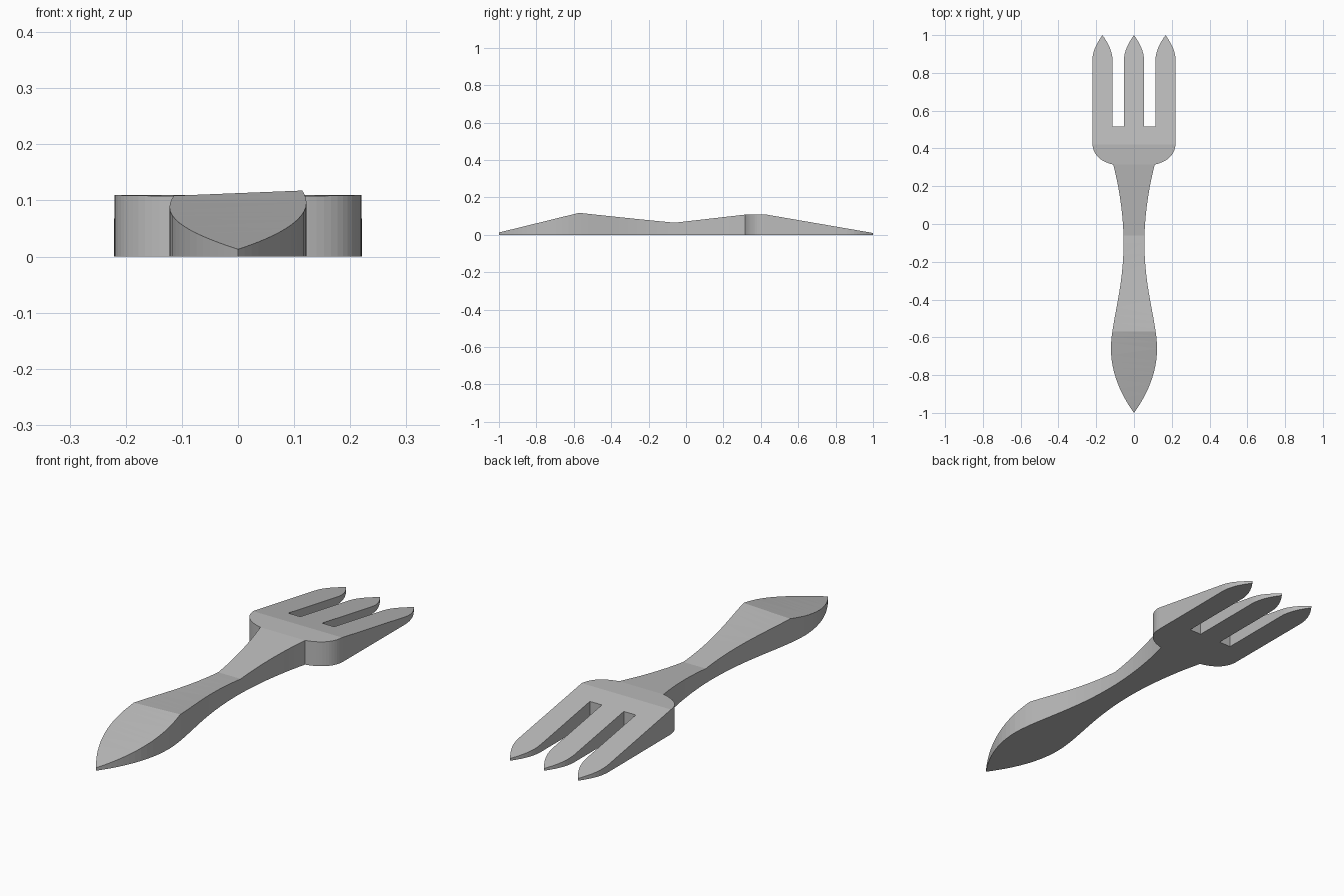
import bpy, bmesh
from mathutils import Vector
from mathutils.geometry import interpolate_bezier

cube = bpy.data.objects.get("Cube")
if cube:
    bpy.data.objects.remove(cube, do_unlink=True)


def curve(a, b, c, d, steps=14):
    pts = [Vector((x, y, 0)) for x, y in (a, b, c, d)]
    return interpolate_bezier(*pts, steps)


def tine_side(cx, sign):
    # Curved edge of a pointed tine, from its shoulder to its tip
    r = 0.054 * sign
    return curve((cx + r, 0.86), (cx + r, 0.92), (cx + r * 0.45, 0.965), (cx, 1), 10)


# Right-hand half of the outline, from handle tip to middle tine tip
half = curve((0, -1), (0.05, -0.93), (0.122, -0.81), (0.122, -0.66))
half += curve((0.122, -0.66), (0.122, -0.52), (0.055, -0.35), (0.055, -0.1))[1:]
half += curve((0.055, -0.1), (0.055, 0.05), (0.08, 0.2), (0.11, 0.315))[1:]
half += curve((0.11, 0.315), (0.18, 0.33), (0.22, 0.37), (0.22, 0.43))[1:]
half += tine_side(0.167, 1)
half += tine_side(0.167, -1)[-2::-1]
half += [Vector((0.113, 0.515, 0)), Vector((0.054, 0.515, 0))]
half += tine_side(0, 1)
mirrored = [Vector((-p.x, p.y, 0)) for p in half[-2:0:-1]]

# Ridge heights along the length
profile = [(-1, 0.013), (-0.57, 0.113), (-0.06, 0.065), (0.315, 0.108), (0.42, 0.11), (1, 0.01)]


def top_height(x, y):
    for (y0, z0), (y1, z1) in zip(profile, profile[1:]):
        if y <= y1 + 1e-5:
            z = z0 + (z1 - z0) * (y - y0) / (y1 - y0)
            break
    # The handle ridge leans slightly to one side
    return z + 0.04 * x * max(0, 1 - abs(y + 0.57) / 0.45)


# Extrude the outline, cut it at the ridges and shape the top
bm = bmesh.new()
base = bm.faces.new([bm.verts.new(p) for p in half + mirrored])
top = bmesh.ops.extrude_face_region(bm, geom=[base], use_keep_orig=True)
for v in top["geom"]:
    if isinstance(v, bmesh.types.BMVert):
        v.co.z = 1
for y, _ in profile[1:-1]:
    bmesh.ops.bisect_plane(bm, geom=bm.verts[:] + bm.edges[:] + bm.faces[:],
                           dist=1e-5, plane_co=(0, y, 0), plane_no=(0, 1, 0))
for v in bm.verts:
    if v.co.z > 0.5:
        v.co.z = top_height(v.co.x, v.co.y)
bmesh.ops.triangulate(bm, faces=[f for f in bm.faces if len(f.verts) > 4])
bmesh.ops.recalc_face_normals(bm, faces=bm.faces[:])

mesh = bpy.data.meshes.new("garden_fork")
bm.to_mesh(mesh)
bm.free()
fork = bpy.data.objects.new("garden_fork", mesh)
bpy.context.collection.objects.link(fork)

# Plain grey material
grey = bpy.data.materials.new("plain_grey")
grey.use_nodes = True
colour = (0.5, 0.5, 0.5, 1)
grey.diffuse_color = colour
grey.node_tree.nodes["Principled BSDF"].inputs["Base Color"].default_value = colour
mesh.materials.append(grey)
